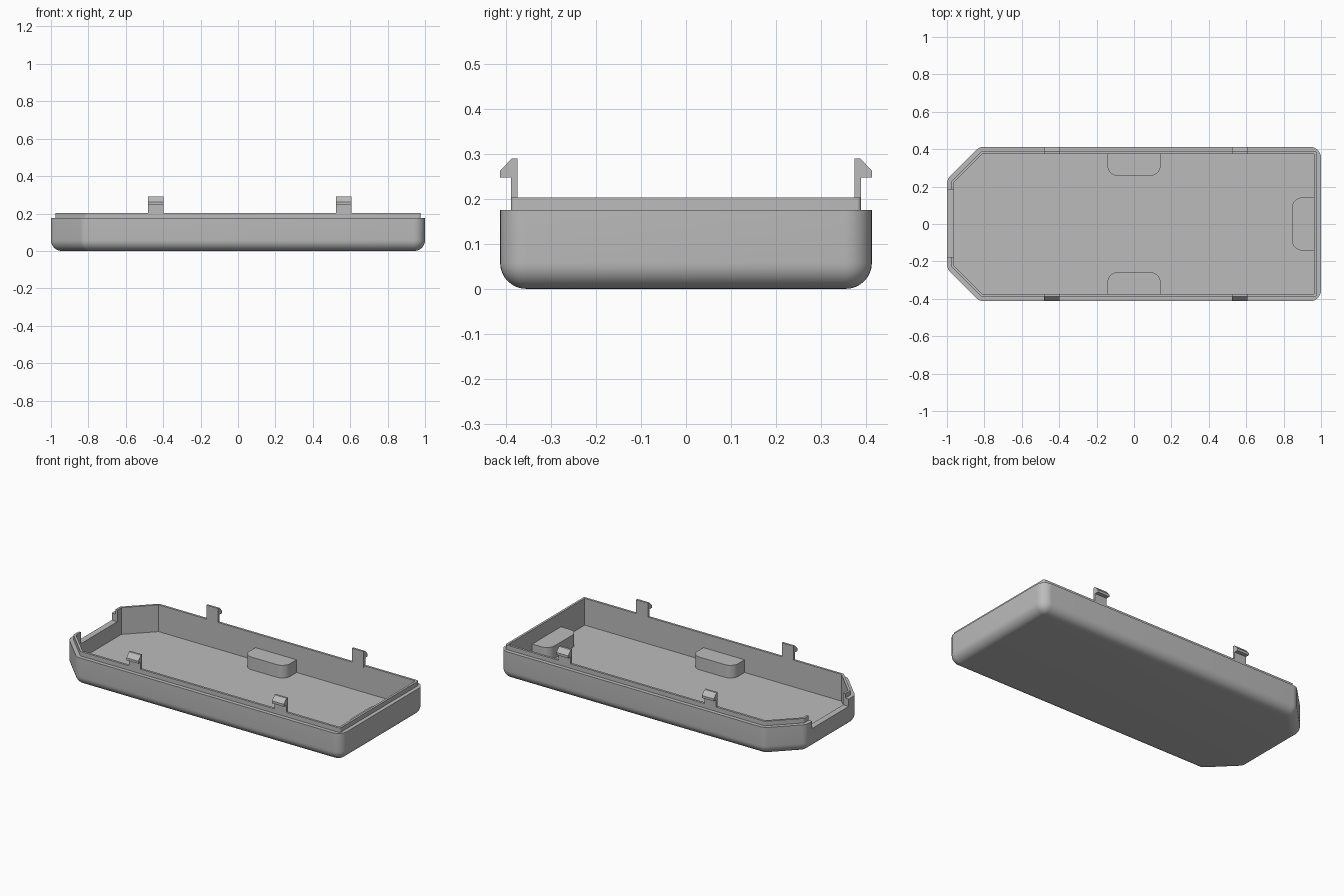
import bpy, bmesh, math
from mathutils import Vector, Matrix

old = bpy.data.objects.get("Cube")
if old:
    bpy.data.objects.remove(old)

grey = bpy.data.materials.new("plain grey")
grey.use_nodes = True
COLOR = (0.5, 0.5, 0.5, 1)
grey.diffuse_color = COLOR
grey.node_tree.nodes["Principled BSDF"].inputs["Base Color"].default_value = COLOR

HALF_L, HALF_W, CHAMFER = 1.0, 0.413, 0.174
RIM, LIP, FLOOR = 0.175, 0.203, 0.036
FILLET, CORNER = 0.058, 0.06
LIP_IN, WALL = 0.024, 0.038


def finish(name, bm, smooth=False):
    bmesh.ops.remove_doubles(bm, verts=bm.verts, dist=1e-5)
    bmesh.ops.recalc_face_normals(bm, faces=bm.faces)
    mesh = bpy.data.meshes.new(name)
    bm.to_mesh(mesh)
    bm.free()
    obj = bpy.data.objects.new(name, mesh)
    bpy.context.collection.objects.link(obj)
    mesh.materials.append(grey)
    if smooth:
        bpy.ops.object.select_all(action='DESELECT')
        obj.select_set(True)
        bpy.context.view_layer.objects.active = obj
        bpy.ops.object.shade_smooth_by_angle(angle=math.radians(30))
    return obj


def rounded(points, radii, steps=8):
    """Replace each corner of a 2D polygon with a tangent arc."""
    out = []
    for i, p in enumerate(points):
        p = Vector(p)
        if radii[i] == 0:
            out.append(p)
            continue
        a = (Vector(points[i - 1]) - p).normalized()
        b = (Vector(points[(i + 1) % len(points)]) - p).normalized()
        half = a.angle(b) / 2
        centre = p + (a + b).normalized() * radii[i] / math.sin(half)
        start = p + a * radii[i] / math.tan(half) - centre
        sweep = start.angle_signed(p + b * radii[i] / math.tan(half) - centre)
        for k in range(steps + 1):
            out.append(centre + Matrix.Rotation(-sweep * k / steps, 2) @ start)
    return out


def outline(inset, radius):
    """Tray outline: square right end, chamfered left end."""
    x, y = HALF_L - inset, HALF_W - inset
    c = CHAMFER - inset * (2 - math.sqrt(2))
    half = [(x, y), (-x + c, y), (-x, y - c)]
    pts = half + [(px, -py) for px, py in reversed(half)]
    return rounded(pts, [max(radius, 1e-6)] * len(pts))


def prism(name, profile, to_3d, low, high, smooth=False):
    bm = bmesh.new()
    ends = [[bm.verts.new(to_3d(p, d)) for p in profile] for d in (low, high)]
    for ring in ends:
        bm.faces.new(ring)
    for i in range(len(profile)):
        j = (i + 1) % len(profile)
        bm.faces.new((ends[0][i], ends[0][j], ends[1][j], ends[1][i]))
    return finish(name, bm, smooth)


# Tray: rounded bottom, wall, stepped rim, lip and cavity as one ring loft
levels = []
for k in range(9):
    t = math.pi / 2 * k / 8
    inset = FILLET * (1 - math.sin(t))
    levels.append((inset, CORNER - inset, FILLET * (1 - math.cos(t))))
levels += [(0, CORNER, RIM), (LIP_IN, 0.01, RIM), (LIP_IN, 0.01, LIP),
           (WALL, 0, LIP), (WALL, 0, FLOOR)]
bm = bmesh.new()
rings = [[bm.verts.new((p.x, p.y, z)) for p in outline(i, r)] for i, r, z in levels]
for lower, upper in zip(rings, rings[1:]):
    for i in range(len(lower)):
        j = (i + 1) % len(lower)
        bm.faces.new((lower[i], lower[j], upper[j], upper[i]))
bm.faces.new(rings[0])
bm.faces.new(rings[-1])
tray = finish("tray", bm)

# Opening in the top of the chamfered end wall
bm = bmesh.new()
bmesh.ops.create_cube(bm, size=1, matrix=Matrix.Translation((-1, 0.004, 0.23))
                      @ Matrix.Diagonal((0.16, 0.36, 0.2, 1)))
cutter = finish("opening_cutter", bm)
cutter.hide_render = True
cutter.hide_set(True)
cut = tray.modifiers.new("end opening", 'BOOLEAN')
cut.operation = 'DIFFERENCE'
cut.solver = 'EXACT'
cut.object = cutter
bpy.ops.object.select_all(action='DESELECT')
tray.select_set(True)
bpy.context.view_layer.objects.active = tray
bpy.ops.object.modifier_apply(modifier=cut.name)
bpy.data.objects.remove(cutter)
bpy.ops.object.shade_smooth_by_angle(angle=math.radians(30))

# Support blocks against the inner walls
PAD_TOP, PAD_HALF, PAD_DEPTH, PAD_R = 0.115, 0.142, 0.117, 0.055


def pad(name, wall, direction):
    d = Vector(direction)
    side = Vector((-d.y, d.x))
    corners = [d * (wall + 0.005) - side * PAD_HALF, d * (wall - PAD_DEPTH) - side * PAD_HALF,
               d * (wall - PAD_DEPTH) + side * PAD_HALF, d * (wall + 0.005) + side * PAD_HALF]
    prism(name, rounded(corners, [0, PAD_R, PAD_R, 0]),
          lambda p, z: (p.x, p.y, z), FLOOR - 0.005, PAD_TOP, True)


pad("back_block", HALF_W - WALL, (0, 1))
pad("front_block", HALF_W - WALL, (0, -1))
pad("end_block", HALF_L - WALL, (1, 0))

# Snap hooks on both long sides
HOOK = [(0.374, 0.19), (0.389, 0.19), (0.389, 0.247), (0.413, 0.247),
        (0.413, 0.262), (0.387, 0.29), (0.374, 0.29)]
for side, sign in (("back", 1), ("front", -1)):
    for end, x in (("right", -0.44), ("left", 0.565)):
        prism(f"{side}_{end}_hook", HOOK,
              lambda p, d: (d, sign * p[0], p[1]), x - 0.041, x + 0.041)
